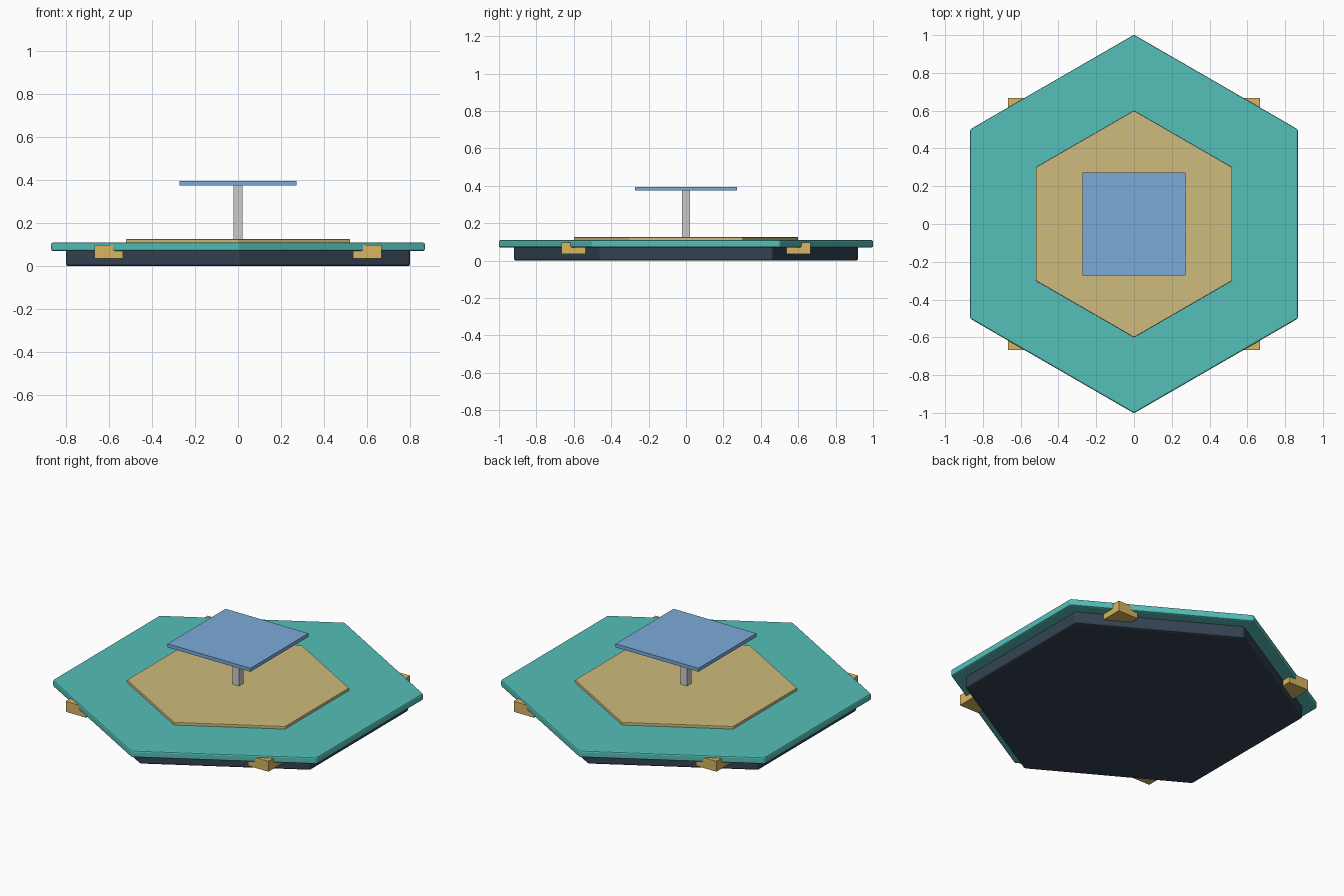
import bpy, math

if "Cube" in bpy.data.objects:
    bpy.data.objects.remove(bpy.data.objects["Cube"])


def material(name, rgb):
    m = bpy.data.materials.new(name)
    m.diffuse_color = (*rgb, 1)
    m.use_nodes = True
    m.node_tree.nodes["Principled BSDF"].inputs["Base Color"].default_value = m.diffuse_color
    return m


def finish(obj, name, mat, bevel):
    obj.name = name
    if mat:
        obj.data.materials.append(mat)
    if bevel:
        b = obj.modifiers.new("soft_edges", 'BEVEL')
        b.width = bevel
        b.segments = 2
    return obj


def hex_slab(name, radius, z0, z1, mat, bevel=0):
    # hexagon with corners on the y axis
    bpy.ops.mesh.primitive_cylinder_add(vertices=6, radius=radius, depth=z1 - z0,
                                        location=(0, 0, (z0 + z1) / 2))
    return finish(bpy.context.object, name, mat, bevel)


def box(name, x, y, size, z0, z1, mat=None, bevel=0):
    bpy.ops.mesh.primitive_cube_add(size=1, location=(x, y, (z0 + z1) / 2))
    obj = bpy.context.object
    obj.scale = (size, size, z1 - z0)
    bpy.ops.object.transform_apply(location=False, rotation=False, scale=True)
    return finish(obj, name, mat, bevel)


dark = material("dark_slate", (0.035, 0.055, 0.085))
teal = material("teal", (0.09, 0.52, 0.48))
sand = material("sand", (0.62, 0.50, 0.20))
gold = material("gold", (0.68, 0.46, 0.12))
blue = material("blue", (0.20, 0.41, 0.70))

# stacked hexagonal platform
hex_slab("base", 0.922, 0.0, 0.08, dark, 0.01)
hex_slab("deck", 1.002, 0.07, 0.11, teal, 0.008)
hex_slab("inlay", 0.6, 0.105, 0.126, sand, 0.003)

# corner brackets tucked under the deck
for sx, side in ((-1, "left"), (1, "right")):
    for sy, end in ((-1, "front"), (1, "back")):
        box(f"bracket_{end}_{side}", 0.6 * sx, 0.6 * sy, 0.133, 0.036, 0.098, gold)

# post and square panel on top
box("post", 0, 0, 0.042, 0.11, 0.394)
box("top_panel", 0, 0, 0.545, 0.374, 0.395, blue)
